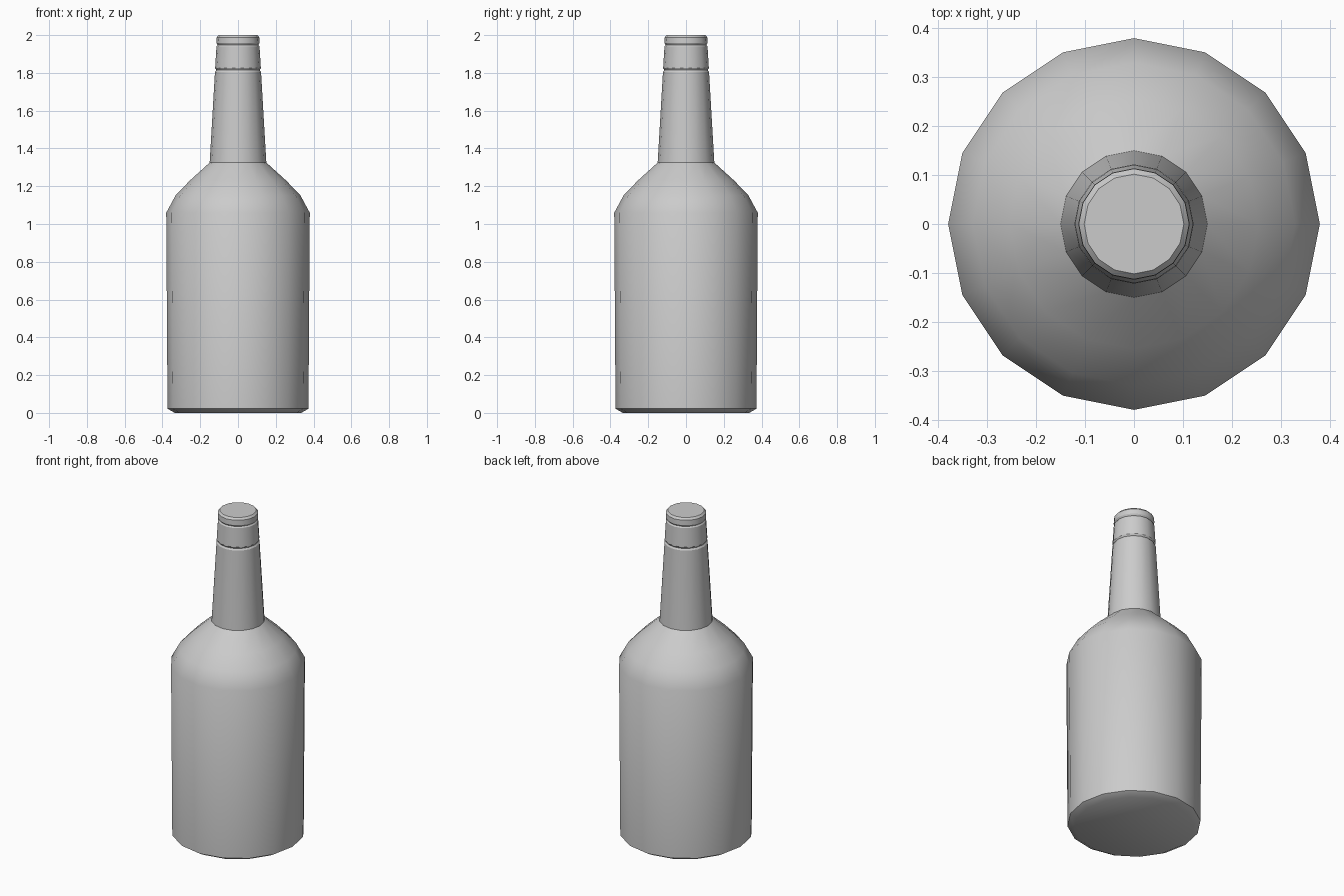
import bpy, bmesh, math

if "Cube" in bpy.data.objects:
    bpy.data.objects.remove(bpy.data.objects["Cube"])

SIDES = 16


def lathe(name, profile, cap_bottom=False, cap_top=False, angle=28):
    """Revolve (radius, height) points around z into a 16-sided shell."""
    bm = bmesh.new()
    rings = []
    for r, z in profile:
        rings.append([bm.verts.new((r * math.cos(2 * math.pi * i / SIDES),
                                    r * math.sin(2 * math.pi * i / SIDES), z))
                      for i in range(SIDES)])
    for a, b in zip(rings, rings[1:]):
        for i in range(SIDES):
            j = (i + 1) % SIDES
            bm.faces.new((a[i], a[j], b[j], b[i]))
    if cap_bottom:
        bm.faces.new(rings[0][::-1])
    if cap_top:
        bm.faces.new(rings[-1])
    mesh = bpy.data.meshes.new(name)
    bm.to_mesh(mesh)
    bm.free()
    obj = bpy.data.objects.new(name, mesh)
    bpy.context.collection.objects.link(obj)
    bpy.ops.object.select_all(action='DESELECT')
    obj.select_set(True)
    bpy.context.view_layer.objects.active = obj
    bpy.ops.object.shade_smooth_by_angle(angle=math.radians(angle))
    return obj


# Bottle body with chamfered foot and rounded shoulder
lathe("bottle_body", [(0.335, 0), (0.373, 0.022), (0.38, 1.06), (0.33, 1.152),
                      (0.255, 1.23), (0.15, 1.325)], cap_bottom=True, angle=40)

# Tapered neck, stepping in at the first groove
lathe("bottle_neck", [(0.15, 1.325), (0.122, 1.805), (0.115, 1.815)])

# Seal band between the two grooves
lathe("seal_band", [(0.115, 1.815), (0.121, 1.825), (0.114, 1.94), (0.108, 1.948)])

# Stopper ring with a flat closed top
lathe("stopper", [(0.108, 1.948), (0.114, 1.958), (0.113, 1.988), (0.102, 2.0)],
      cap_top=True)
